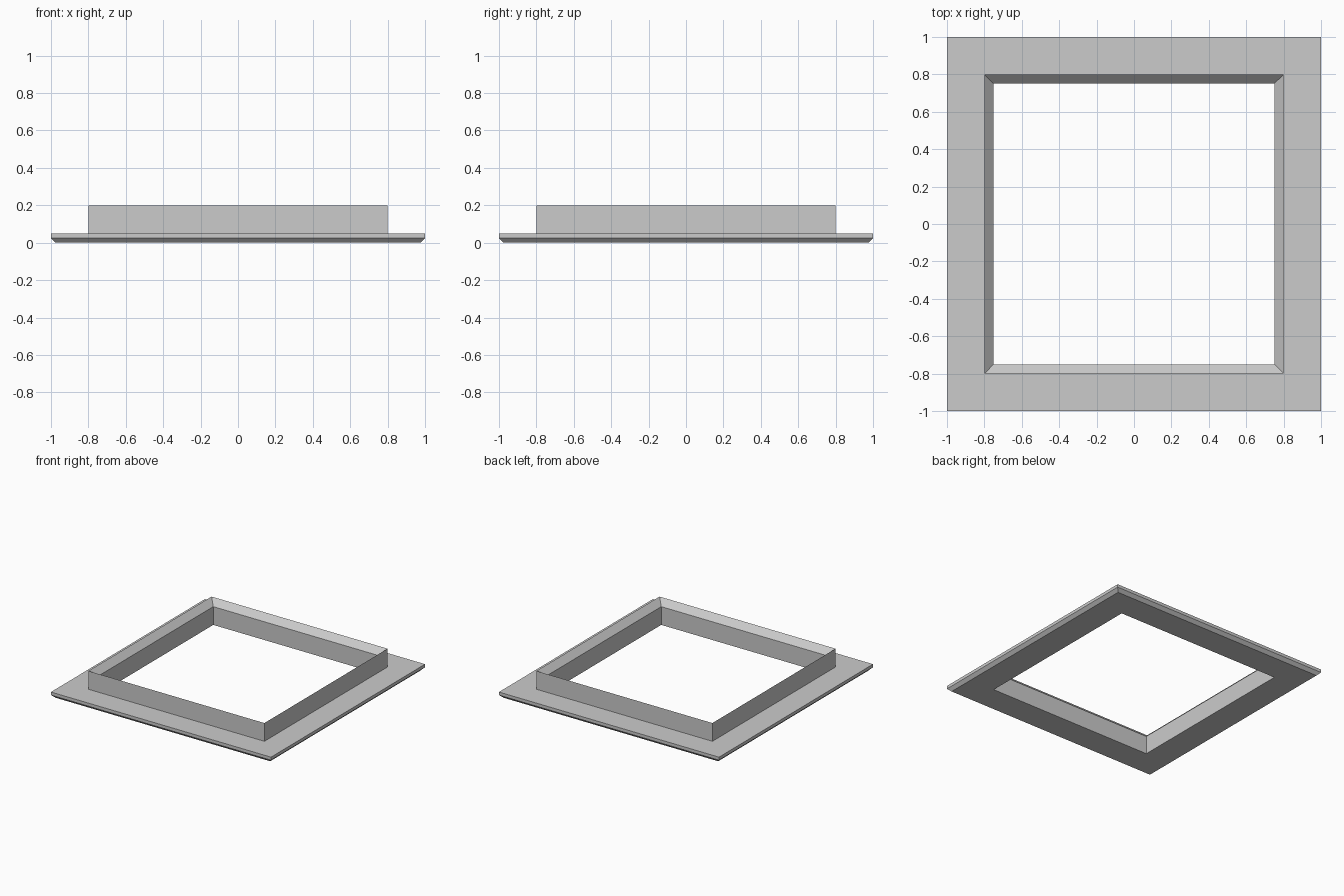
import bpy
import bmesh

cube = bpy.data.objects.get("Cube")
if cube:
    bpy.data.objects.remove(cube, do_unlink=True)

# Material
grey = bpy.data.materials.new("light_grey")
grey.use_nodes = True
colour = (0.6, 0.6, 0.6, 1)
grey.diffuse_color = colour
grey.node_tree.nodes["Principled BSDF"].inputs["Base Color"].default_value = colour


def square_ring(name, profile):
    """Sweep a closed (half width, height) profile around a square with mitred corners."""
    bm = bmesh.new()
    corners = [(1, 1), (-1, 1), (-1, -1), (1, -1)]
    rings = [[bm.verts.new((sx * r, sy * r, z)) for r, z in profile]
             for sx, sy in corners]
    n = len(profile)
    for i, a in enumerate(rings):
        b = rings[(i + 1) % 4]
        for j in range(n):
            k = (j + 1) % n
            bm.faces.new((a[j], b[j], b[k], a[k]))
    bmesh.ops.recalc_face_normals(bm, faces=bm.faces)
    mesh = bpy.data.meshes.new(name)
    bm.to_mesh(mesh)
    bm.free()
    mesh.materials.append(grey)
    obj = bpy.data.objects.new(name, mesh)
    bpy.context.collection.objects.link(obj)
    return obj


# Flanged frame: chamfered base flange, upright collar, bevelled inner lip
square_ring("flanged_frame", [
    (0.75, 0), (0.975, 0), (1, 0.025), (1, 0.05),
    (0.8, 0.05), (0.8, 0.2), (0.75, 0.15),
])
